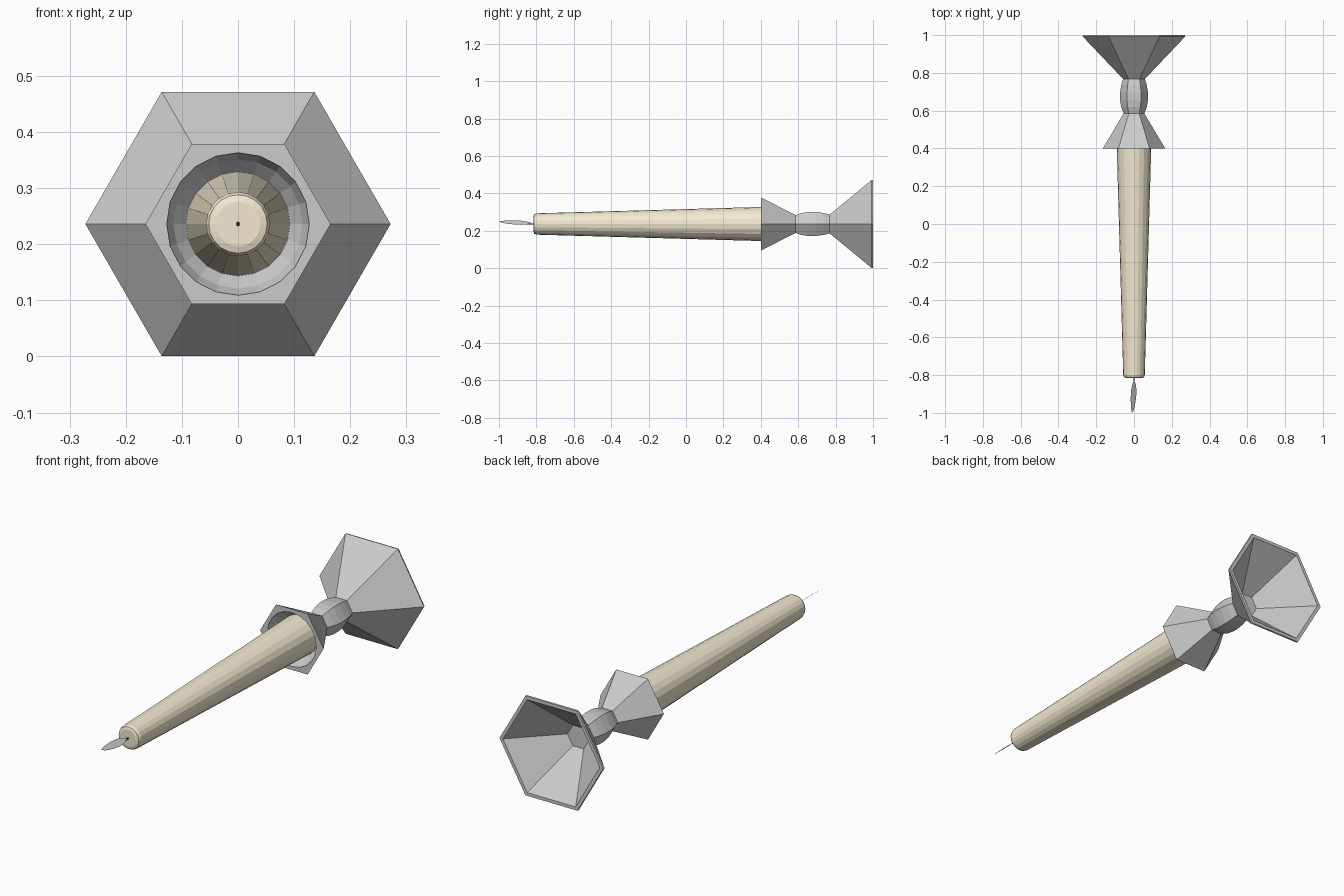
import bpy, bmesh, math

if "Cube" in bpy.data.objects:
    bpy.data.objects.remove(bpy.data.objects["Cube"])

CZ = 0.236  # height of the long axis


def lathe(name, profile, sides, color=None):
    """Faceted solid turned around the y axis; profile holds (y, radius)."""
    bm = bmesh.new()
    rings = []
    for y, r in profile:
        rings.append([bm.verts.new((r * math.cos(math.tau * i / sides), y,
                                    CZ + r * math.sin(math.tau * i / sides)))
                      for i in range(sides)])
    for a, b in zip(rings, rings[1:]):
        for i in range(sides):
            j = (i + 1) % sides
            bm.faces.new((a[i], a[j], b[j], b[i]))
    bm.faces.new(rings[0])
    bm.faces.new(rings[-1])
    bmesh.ops.recalc_face_normals(bm, faces=bm.faces)
    return finish(name, bm, color)


def finish(name, bm, color=None):
    me = bpy.data.meshes.new(name)
    bm.to_mesh(me)
    bm.free()
    ob = bpy.data.objects.new(name, me)
    bpy.context.collection.objects.link(ob)
    if color:
        mat = bpy.data.materials.new(name)
        mat.diffuse_color = (*color, 1)
        mat.use_nodes = True
        mat.node_tree.nodes["Principled BSDF"].inputs["Base Color"].default_value = mat.diffuse_color
        me.materials.append(mat)
    return ob


# Hexagonal holder: cup, knob, flared foot with lip and hollow underside
holder = lathe("candle_holder", [
    (0.40, 0.165), (0.585, 0.055), (0.62, 0.068), (0.655, 0.074),
    (0.695, 0.074), (0.735, 0.068), (0.768, 0.058),
    (0.993, 0.272), (1.0, 0.270), (1.0, 0.252), (0.985, 0.238),
    (0.80, 0.056)], 6)

# Round bowl cut into the cup
cutter = lathe("bowl_cutter", [
    (0.38, 0.127), (0.405, 0.127), (0.432, 0.115),
    (0.458, 0.093), (0.472, 0.06)], 20)
cutter.hide_render = True
mod = holder.modifiers.new("bowl", 'BOOLEAN')
mod.operation = 'DIFFERENCE'
mod.solver = 'EXACT'
mod.object = cutter
bpy.context.view_layer.objects.active = holder
bpy.ops.object.modifier_apply(modifier=mod.name)
bpy.data.objects.remove(cutter)

# Tapered candle with rounded tip
lathe("candle", [(0.468, 0.093), (-0.80, 0.057), (-0.812, 0.052),
                 (-0.816, 0.040)], 20, (0.9, 0.82, 0.64))

# Wick
lathe("wick", [(-0.81, 0.004), (-0.85, 0.003)], 6, (0.03, 0.03, 0.03))

# Flat leaf-shaped flame in a tilted plane; (y, offset across)
outline = [(-0.825, 0.0), (-0.85, 0.011), (-0.88, 0.019), (-0.92, 0.022),
           (-0.96, 0.021), (-0.985, 0.018), (-1.0, 0.013), (-0.985, 0.002),
           (-0.96, -0.006), (-0.92, -0.014), (-0.88, -0.017), (-0.85, -0.012)]
bm = bmesh.new()
bm.faces.new([bm.verts.new((-0.8 * s, y, CZ + 0.006 + 0.6 * s))
              for y, s in outline])
finish("flame", bm)
